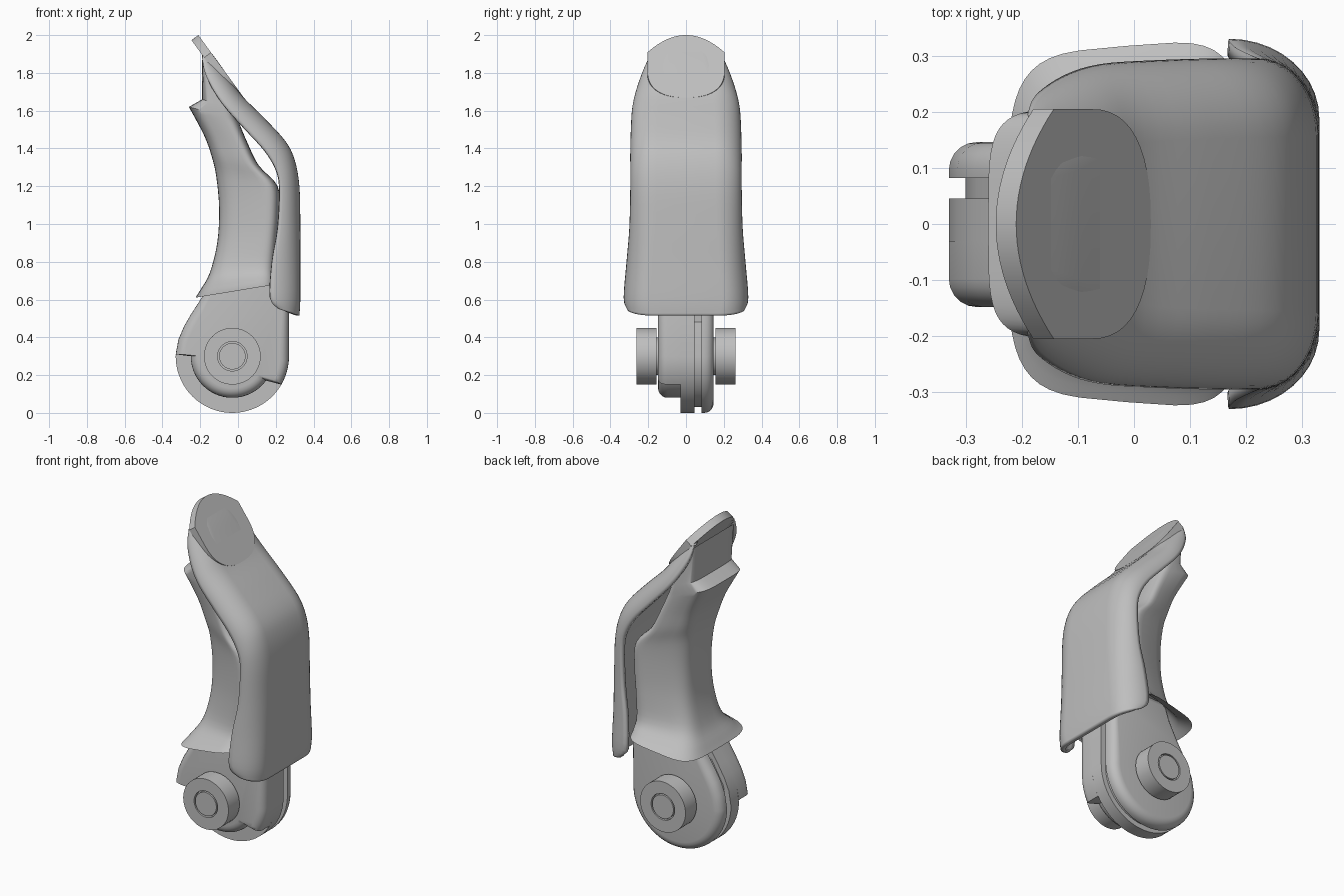
import bpy, bmesh, math
from mathutils import Vector

cube = bpy.data.objects.get("Cube")
if cube:
    bpy.data.objects.remove(cube, do_unlink=True)

grey = bpy.data.materials.new("plain_grey")
grey.use_nodes = True
GREY = (0.52, 0.52, 0.52, 1)
grey.diffuse_color = GREY
grey.node_tree.nodes["Principled BSDF"].inputs["Base Color"].default_value = GREY


def finish(name, bm, angle=35):
    bmesh.ops.recalc_face_normals(bm, faces=bm.faces)
    mesh = bpy.data.meshes.new(name)
    bm.to_mesh(mesh)
    bm.free()
    mesh.materials.append(grey)
    obj = bpy.data.objects.new(name, mesh)
    bpy.context.collection.objects.link(obj)
    bpy.ops.object.select_all(action='DESELECT')
    obj.select_set(True)
    bpy.context.view_layer.objects.active = obj
    bpy.ops.object.shade_smooth_by_angle(angle=math.radians(angle))
    return obj


def loft(bm, rings, closed):
    rows = [[bm.verts.new(p) for p in ring] for ring in rings]
    for a, b in zip(rows, rows[1:]):
        n = len(a)
        for i in range(n if closed else n - 1):
            j = (i + 1) % n
            bm.faces.new((a[i], a[j], b[j], b[i]))
    return rows


def smooth_path(stations, steps=4):
    """Catmull-Rom interpolation through tuples of numbers."""
    out = []
    for i in range(len(stations) - 1):
        p = [stations[max(0, min(len(stations) - 1, i + k))] for k in (-1, 0, 1, 2)]
        for s in range(steps):
            t = s / steps
            out.append(tuple(
                b + 0.5 * t * (c - a + t * (2 * a - 5 * b + 4 * c - d + t * (3 * (b - c) + d - a)))
                for a, b, c, d in zip(*p)))
    return out + [stations[-1]]


HINGE = Vector((-0.03, 0, 0.3))


def prism(name, outline, y_inner, y_outer, rounding=0.0):
    """Extrude an xz outline along y, rounding the rim at y_outer."""
    side = math.copysign(1, y_outer - y_inner)
    layers = [(y_inner, 0.0), (y_outer - side * rounding, 0.0)]
    if rounding:
        for i in range(1, 6):
            a = math.pi / 2 * i / 5
            layers.append((y_outer - side * rounding * (1 - math.sin(a)),
                           rounding * (1 - math.cos(a))))
    rings = []
    for y, inset in layers:
        ring = []
        for x, z in outline:
            p = Vector((x, 0, z)) - HINGE
            p = HINGE + p * (1 - inset / p.length)
            ring.append((p.x, y, p.z))
        rings.append(ring)
    bm = bmesh.new()
    rows = loft(bm, rings, True)
    bm.faces.new(rows[0])
    bm.faces.new(rows[-1])
    finish(name, bm)


def arc(radius, start, end, n):
    angles = [math.radians(start + (end - start) * i / n) for i in range(n + 1)]
    return [(HINGE.x + radius * math.cos(a), HINGE.z + radius * math.sin(a)) for a in angles]


# Knuckle: stacked plates around the hinge, with a slot and a stepped cheek
neck_back = [(-0.315, 0.39), (-0.285, 0.46), (-0.25, 0.52), (-0.205, 0.59), (-0.14, 0.70), (-0.10, 0.80)]
neck_front = [(0.18, 0.80), (0.25, 0.70), (0.27, 0.58)]
full = neck_front + arc(0.3, 0, -180, 36) + neck_back
stepped = neck_front + arc(0.3, 0, -30, 8) + arc(0.22, -36, -180, 28) + [(-0.33, 0.31)] + neck_back
slot = [(0.23, 0.48)] + arc(0.27, 0, -180, 32) + [(-0.28, 0.41), (-0.2, 0.55), (0.0, 0.6)]
prism("stepped_cheek", stepped, -0.03, -0.148, 0.05)
prism("knuckle_middle", full, -0.03, 0.045)
prism("slot_floor", slot, 0.04, 0.085)
prism("outer_cheek", full, 0.082, 0.146, 0.05)

# Hinge hubs with a recessed ring around the pin
hub = [(0.1, 0.13), (0.1, 0.157), (0.15, 0.157), (0.15, 0.262), (0.078, 0.262),
       (0.078, 0.24), (0.07, 0.24), (0.07, 0.262)]
for name, side in (("right_hub", -1), ("left_hub", 1)):
    bm = bmesh.new()
    circles = [[(x, side * y, z) for x, z in arc(r, 0, 360, 48)[:-1]] for r, y in hub]
    bm.faces.new(loft(bm, circles, True)[-1])
    finish(name, bm)


# Finger core: tapered sections, palm point to back point with two half widths
def core_ring(xp, zp, xd, zd, yp, yd, n=48):
    ring = []
    for i in range(n):
        a = 2 * math.pi * i / n
        c, s = math.cos(a), math.sin(a)
        d = 0.5 + 0.5 * math.copysign(abs(c) ** 0.45, c)
        y = math.copysign(abs(s) ** 0.45, s) * (yp + (yd - yp) * d)
        ring.append((xp + (xd - xp) * d, y, zp + (zd - zp) * d))
    return ring


core = [
    (-0.225, 0.61, 0.20, 0.68, 0.30, 0.335),
    (-0.20, 0.65, 0.20, 0.71, 0.245, 0.30),
    (-0.15, 0.74, 0.20, 0.77, 0.175, 0.26),
    (-0.11, 0.90, 0.21, 0.92, 0.15, 0.25),
    (-0.10, 1.08, 0.22, 1.06, 0.145, 0.25),
    (-0.115, 1.25, 0.21, 1.20, 0.15, 0.25),
    (-0.14, 1.36, 0.11, 1.31, 0.16, 0.24),
    (-0.18, 1.47, 0.05, 1.43, 0.17, 0.23),
    (-0.26, 1.62, 0.00, 1.55, 0.195, 0.22),
]
tip = [(-0.19, 1.66, -0.03, 1.61, 0.2, 0.22), (-0.19, 1.87, -0.14, 1.82, 0.2, 0.2)]
# The collar flares out thinly over a hollow underside
hollow = [(-0.11, 0.77, 0.17, 0.78, 0.14, 0.21), (-0.18, 0.65, 0.19, 0.71, 0.22, 0.28)]
bm = bmesh.new()
rows = loft(bm, [core_ring(*s) for s in hollow + smooth_path(core) + tip], True)
bm.faces.new(rows[0])
bm.faces.new(rows[-1])
finish("finger_core", bm)


# Back shell: open C sections, back point, rim point and half width
def shell_ring(xo, zo, xe, ze, hy, n=10):
    half = []
    r = min(0.14, hy * 0.6)
    for i in range(n + 1):
        a = math.pi / 2 * i / n
        d = math.sin(a)
        half.append((xe + (xo - xe) * d, hy - r + r * math.cos(a), ze + (zo - ze) * d))
    return half + [(x, -y, z) for x, y, z in reversed(half)]


shell = [
    (0.325, 0.515, 0.215, 0.55, 0.312),
    (0.33, 0.60, 0.17, 0.61, 0.33),
    (0.33, 0.80, 0.18, 0.80, 0.315),
    (0.33, 1.00, 0.21, 0.98, 0.30),
    (0.325, 1.20, 0.22, 1.19, 0.295),
    (0.30, 1.34, 0.20, 1.29, 0.295),
    (0.25, 1.44, 0.14, 1.39, 0.295),
    (0.14, 1.56, 0.04, 1.50, 0.292),
    (0.02, 1.68, -0.06, 1.61, 0.285),
    (-0.04, 1.765, -0.125, 1.70, 0.265),
    (-0.11, 1.865, -0.175, 1.80, 0.23),
    (-0.16, 1.93, -0.19, 1.88, 0.195),
]
bm = bmesh.new()
loft(bm, [shell_ring(*s) for s in smooth_path(shell)], False)
back_shell = finish("back_shell", bm)
wall = back_shell.modifiers.new("wall", 'SOLIDIFY')
wall.thickness = 0.028
# Thicken towards the inside of the finger
outward = sum(p.normal.x * p.area for p in back_shell.data.polygons)
wall.offset = -1 if outward > 0 else 1

# Nail: sloped plate with rounded base and arched tip
base = Vector((0.03, 0, 1.67))
slope = Vector((-0.24, 0, 0.33))
inward = Vector((-0.33, 0, -0.24)).normalized() * 0.045
outline = []
for i in range(25):
    y = 0.205 * (1 - i / 12)
    outline.append((y, 1 - 0.28 * (y / 0.205) ** 2))
for i in range(25):
    a = math.pi * (1 + i / 24)
    c, s = math.cos(a), math.sin(a)
    outline.append((math.copysign(abs(c) ** 0.8, c) * 0.205, 0.46 - 0.46 * abs(s) ** 0.8))
bm = bmesh.new()
rings = [[base + slope * t + Vector((0, y, 0)) + inward * k for y, t in outline] for k in (0, 1)]
for row in loft(bm, rings, True):
    bm.faces.new(row)
finish("nail", bm)
